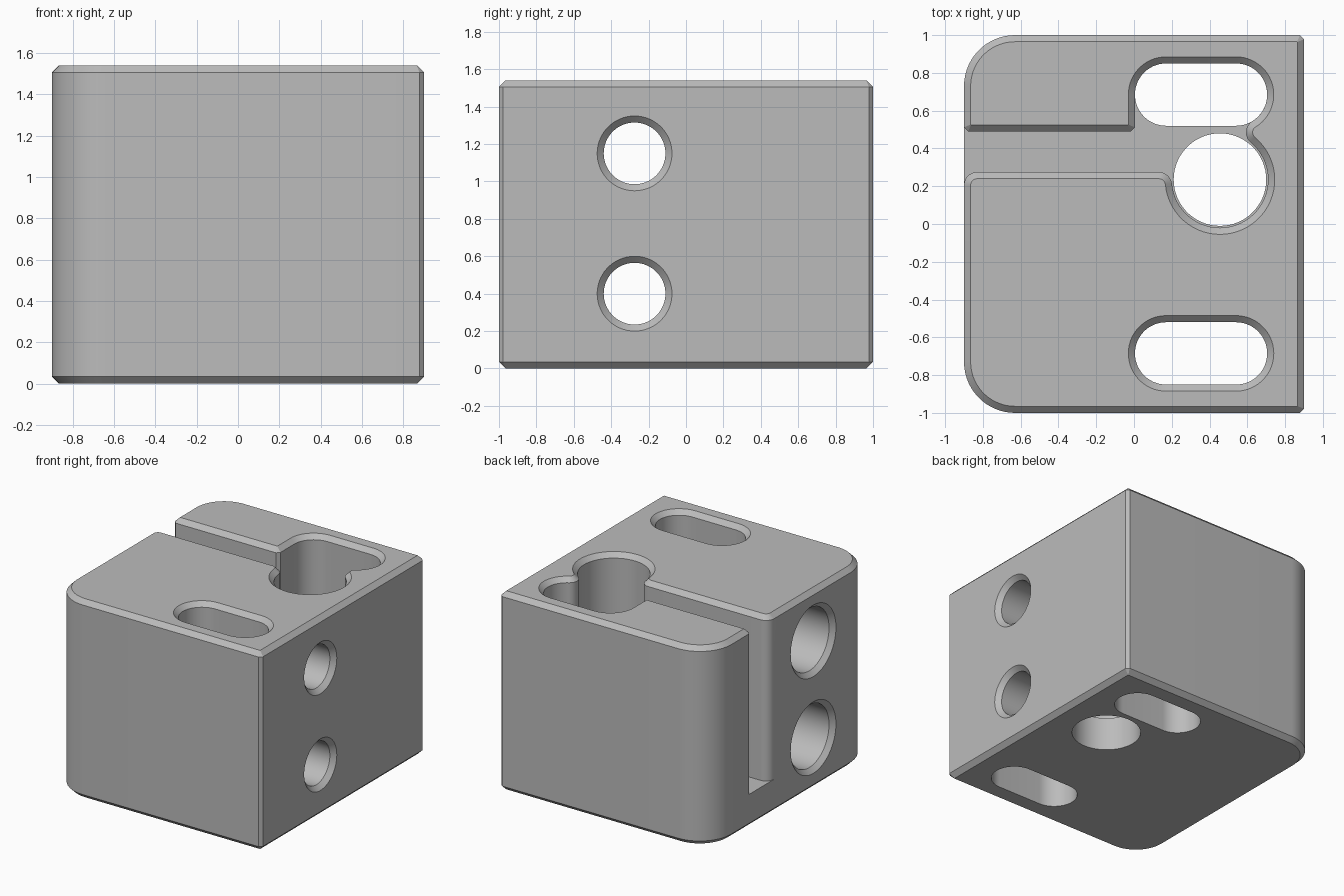
import bpy, bmesh
from math import cos, sin, radians, pi
from mathutils import Matrix, Vector

if "Cube" in bpy.data.objects:
    bpy.data.objects.remove(bpy.data.objects["Cube"], do_unlink=True)

grey = bpy.data.materials.new("plain_grey")
grey.use_nodes = True
grey.diffuse_color = (0.5, 0.5, 0.5, 1)
grey.node_tree.nodes["Principled BSDF"].inputs["Base Color"].default_value = (0.5, 0.5, 0.5, 1)

EDGE = 0.035      # width of the chamfers
NICK = 0.022      # width of the small vertical corner cuts
HEIGHT = 1.54
FLOOR = 0.26      # floor of the channel


def arc(x, y, r, start, end):
    n = max(6, int(abs(end - start) / 6))
    angles = [radians(start + (end - start) * i / n) for i in range(n + 1)]
    return [Vector((x + r * cos(a), y + r * sin(a))) for a in angles]


def clean(points):
    """Drop points that repeat where arcs meet."""
    return [p for i, p in enumerate(points) if (p - points[i - 1]).length > 0.003]


def offset(points, d):
    """Move a counter-clockwise outline outward by d with mitred corners."""
    out = []
    for i, p in enumerate(points):
        a = (p - points[i - 1]).normalized()
        b = (points[(i + 1) % len(points)] - p).normalized()
        na, nb = Vector((a.y, -a.x)), Vector((b.y, -b.x))
        out.append(p + (na + nb) * d / (1 + na.dot(nb)))
    return out


def prism(name, points, levels):
    """Solid through (height, outward offset) levels of one outline."""
    bm = bmesh.new()
    points = clean(points)
    rings = [[bm.verts.new((p.x, p.y, z)) for p in offset(points, d)] for z, d in levels]
    n = len(points)
    for lo, hi in zip(rings, rings[1:]):
        for i in range(n):
            j = (i + 1) % n
            bm.faces.new((lo[i], lo[j], hi[j], hi[i]))
    bm.faces.new(rings[0][::-1])
    bm.faces.new(rings[-1])
    mesh = bpy.data.meshes.new(name)
    bm.to_mesh(mesh)
    bm.free()
    mesh.materials.append(grey)
    ob = bpy.data.objects.new(name, mesh)
    bpy.context.collection.objects.link(ob)
    return ob


def combine(target, tool, operation):
    bpy.context.view_layer.objects.active = target
    mod = target.modifiers.new("combine", "BOOLEAN")
    mod.operation, mod.solver, mod.object = operation, "EXACT", tool
    bpy.ops.object.modifier_apply(modifier=mod.name)
    bpy.data.objects.remove(tool, do_unlink=True)


def stadium(x, y):
    return arc(x - 0.185, y, 0.165, 90, 270) + arc(x + 0.185, y, 0.165, -90, 90)


# Plan of the block: round on the left, nicked on the right
plan = (arc(-0.63, -0.73, 0.27, 180, 270)
        + [Vector(p) for p in ((0.9 - NICK, -1), (0.9, NICK - 1), (0.9, 1 - NICK), (0.9 - NICK, 1))]
        + arc(-0.63, 0.73, 0.27, 90, 180))

# Edge of the cavity: channel mouth, back slot, ridge, round bore, channel mouth
cavity = ([Vector(p) for p in ((-0.9, 0.49 + NICK), (-0.9 + NICK, 0.49),
                               (0.005 - NICK, 0.49), (0.005, 0.49 + NICK))]
          + arc(0.17, 0.685, 0.165, 180, 90)
          + arc(0.54, 0.685, 0.165, 90, -58.4)
          + arc(0.663, 0.485, 0.07, 121.6, 230.2)
          + arc(0.455, 0.235, 0.255, 50.2, -174.7)
          + arc(0.131, 0.205, 0.07, 5.3, 90)
          + arc(-0.83, 0.205, 0.07, 90, 180))

# Lower slab with the back slot and the bore running through it
base = prism("base", plan, [(0, -EDGE), (EDGE, 0), (FLOOR, 0)])
through = [(-0.1, 0), (FLOOR + 0.1, 0)]
combine(base, prism("slot_cutter", stadium(0.355, 0.685), through), "DIFFERENCE")
combine(base, prism("bore_cutter", arc(0.455, 0.235, 0.245, 0, 360), through), "DIFFERENCE")

# Upper body with the channel, joined to the slab
block = prism("mounting_block", plan + cavity,
              [(FLOOR, 0), (HEIGHT - EDGE, 0), (HEIGHT, -EDGE)])
combine(block, base, "UNION")

# Front slot, flared at the top
flare = 0.085
combine(block, prism("slot_cutter", stadium(0.355, -0.685),
                     [(-0.1, 0), (HEIGHT - EDGE, 0), (HEIGHT - EDGE + flare, flare)]), "DIFFERENCE")

# Two stepped screw holes across the block, wide on the left-hand side
step = 0.077
for z in (0.4, 1.15):
    cutter = prism("screw_cutter", arc(0, 0, 0.165, 0, 360),
                   [(-0.9 + EDGE - flare, step + flare), (-0.9 + EDGE, step), (0.1, step),
                    (0.1, 0), (0.9 - EDGE, 0), (0.9 - EDGE + flare, flare)])
    cutter.data.transform(Matrix.Translation((0, -0.275, z)) @ Matrix.Rotation(pi / 2, 4, "Y"))
    combine(block, cutter, "DIFFERENCE")

# Smooth the round walls, keep the chamfers crisp
bpy.ops.object.select_all(action="DESELECT")
block.select_set(True)
bpy.context.view_layer.objects.active = block
bpy.ops.object.shade_smooth_by_angle(angle=radians(25))
